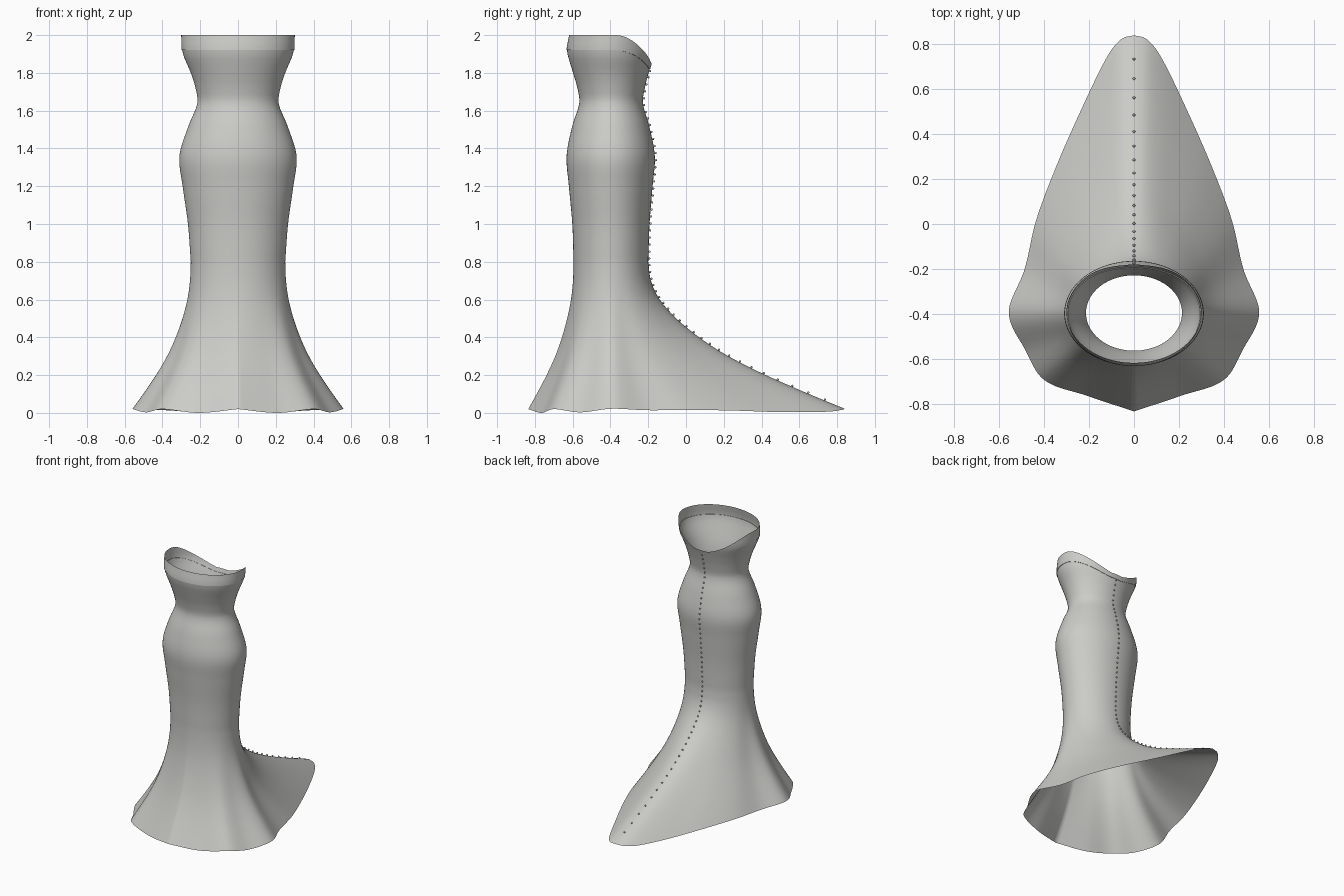
import bpy, bmesh, math
from mathutils import Vector

cube = bpy.data.objects.get("Cube")
if cube:
    bpy.data.objects.remove(cube, do_unlink=True)


def spline(table, t):
    """Smooth curve through rows of (key, values...)."""
    n = len(table)
    i = 0
    while i < n - 2 and t > table[i + 1][0]:
        i += 1

    def slope(k, c):
        a, b = table[max(k - 1, 0)], table[min(k + 1, n - 1)]
        return (b[c] - a[c]) / (b[0] - a[0])

    p, q = table[i], table[i + 1]
    h = q[0] - p[0]
    s = min(max((t - p[0]) / h, 0), 1)
    result = []
    for c in range(1, len(p)):
        result.append((2*s**3 - 3*s**2 + 1) * p[c] + (3*s**2 - 2*s**3) * q[c]
                      + (s**3 - 2*s**2 + s) * h * slope(i, c)
                      + (s**3 - s**2) * h * slope(i + 1, c))
    return result


# Bodice: height, half width, front y, back y
BODY = [(0.8, 0.25, -0.595, -0.2), (1.0, 0.265, -0.602, -0.193),
        (1.2, 0.293, -0.62, -0.177), (1.36, 0.31, -0.632, -0.165),
        (1.52, 0.262, -0.602, -0.195), (1.64, 0.215, -0.565, -0.228),
        (1.72, 0.225, -0.575, -0.218), (1.8, 0.25, -0.598, -0.198),
        (1.88, 0.284, -0.622, -0.175), (1.92, 0.295, -0.63, -0.17),
        (2.0, 0.297, -0.616, -0.17)]
# Hem: angle from the front, x, y, z
HEM = [(0, 0, -0.835, 0.02), (25, 0.21, -0.765, 0.0), (50, 0.4, -0.695, 0.02),
       (69, 0.485, -0.56, 0.003), (90, 0.558, -0.39, 0.022),
       (106, 0.487, -0.2, 0.014), (121, 0.435, 0.02, 0.016),
       (136, 0.345, 0.26, 0.012), (150, 0.235, 0.51, 0.004),
       (164, 0.12, 0.745, 0.006), (173, 0.055, 0.825, 0.016),
       (180, 0, 0.84, 0.022)]
# Flare: height fraction, amount spread towards the hem
FLARE = [(0, 1), (0.125, 0.775), (0.25, 0.565), (0.375, 0.385), (0.5, 0.245),
         (0.625, 0.135), (0.75, 0.055), (0.875, 0.013), (1, 0)]
WAIST = 0.8
NECK = 1.64


def body_point(angle, z):
    rx, front, back = spline(BODY, z)
    a = math.radians(angle)
    return Vector((rx * math.sin(a),
                   (front + back) / 2 - (back - front) / 2 * math.cos(a), z))


def skirt_point(angle, f):
    side = angle if angle <= 180 else 360 - angle
    hx, hy, hz = spline(HEM, side)
    if angle > 180:
        hx = -hx
    w = spline(FLARE, f)[0]
    p = body_point(angle, WAIST).lerp(Vector((hx, hy, 0)), w)
    p.z = hz + (WAIST - hz) * f
    return p


def neckline(angle):
    """Height of the rim and of the band seam, both dipping at the back."""
    y = body_point(angle, 1.9).y
    t = min(max((y + 0.38) / 0.205, 0), 1)
    return 2 - 0.15 * t * t, 1.92 - 0.1 * t * t


def upper_point(angle, u):
    return body_point(angle, NECK + (neckline(angle)[1] - NECK) * u)


def band_point(angle, u):
    rim, seam = neckline(angle)
    p = body_point(angle, seam + (rim - seam) * u)
    axis = Vector((0, -0.4, p.z))
    return axis + (p - axis) * 1.012


SEGMENTS = 144


def loft(bm, point, levels):
    rings = [[bm.verts.new(point(360 * i / SEGMENTS, f)) for i in range(SEGMENTS)]
             for f in levels]
    for low, high in zip(rings, rings[1:]):
        for i in range(SEGMENTS):
            j = (i + 1) % SEGMENTS
            bm.faces.new((low[i], low[j], high[j], high[i]))
    return rings


def steps(n):
    return [i / n for i in range(n + 1)]


def finish(name, bm, material):
    mesh = bpy.data.meshes.new(name)
    bm.to_mesh(mesh)
    bm.free()
    mesh.materials.append(material)
    obj = bpy.data.objects.new(name, mesh)
    bpy.context.collection.objects.link(obj)
    bpy.ops.object.select_all(action='DESELECT')
    obj.select_set(True)
    bpy.context.view_layer.objects.active = obj
    bpy.ops.object.shade_smooth_by_angle(angle=math.radians(40))
    return obj


cloth = bpy.data.materials.new("pale_grey_cloth")
cloth.use_nodes = True
grey = (0.6, 0.6, 0.58, 1)
cloth.diffuse_color = grey
cloth.node_tree.nodes["Principled BSDF"].inputs["Base Color"].default_value = grey

# Gown: flared skirt with train, fitted body and neckline band in one shell
bm = bmesh.new()
loft(bm, skirt_point, steps(28))
loft(bm, lambda a, f: body_point(a, WAIST + (NECK - WAIST) * f), steps(28))
loft(bm, upper_point, steps(12))
bmesh.ops.remove_doubles(bm, verts=bm.verts, dist=0.0001)
finish("gown", bm, cloth)

# Neckline band, with a narrow step at its seam
bm = bmesh.new()
rings = loft(bm, band_point, steps(5))
edge = [bm.verts.new(upper_point(360 * i / SEGMENTS, 1)) for i in range(SEGMENTS)]
for i in range(SEGMENTS):
    j = (i + 1) % SEGMENTS
    bm.faces.new((edge[i], edge[j], rings[0][j], rings[0][i]))
finish("neckline_band", bm, cloth)

# Buttons down the centre back, spaced wider along the train
back = [body_point(180, 1.815 - (1.815 - WAIST) * f) for f in steps(300)]
back += [skirt_point(180, 1 - f) for f in steps(300)]
bm = bmesh.new()
travelled = gap = 0.035
for p, q in zip(back, back[1:]):
    travelled += (q - p).length
    if travelled >= gap and q.y < 0.76:
        travelled = 0
        gap = 0.035 + 0.07 * min(max(q.y + 0.17, 0), 0.8)
        along = (q - p).normalized()
        outward = Vector((0, -along.z, along.y))
        made = bmesh.ops.create_icosphere(bm, subdivisions=2, radius=0.006)
        bmesh.ops.translate(bm, verts=made["verts"], vec=q + outward * 0.005)
finish("back_buttons", bm, cloth)
